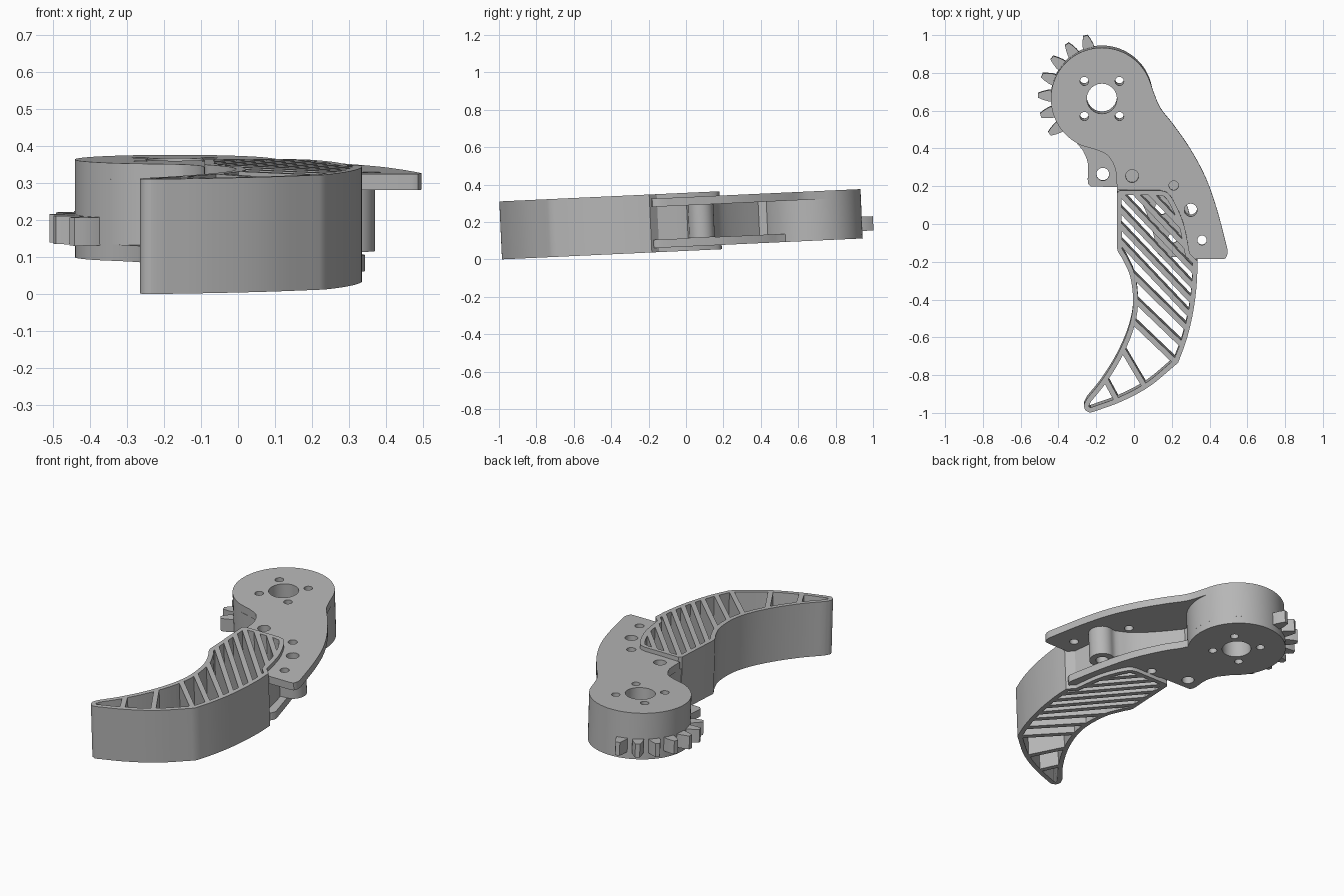
import bpy, bmesh, math
from mathutils import Vector, Matrix

if "Cube" in bpy.data.objects:
    bpy.data.objects.remove(bpy.data.objects["Cube"])

HUB = Vector((-0.17, 0.67))      # pivot centre
R = 0.27                         # hub radius
OUT, INN = 0.132, 0.088          # outer / inner plate heights from mid plane
FINGER_H = 0.155

grey = bpy.data.materials.new("grey plastic")
grey.diffuse_color = (0.47, 0.47, 0.47, 1)
grey.use_nodes = True
grey.node_tree.nodes["Principled BSDF"].inputs["Base Color"].default_value = grey.diffuse_color


def spline(pts, n=5):
    """Catmull-Rom curve through an open run of points."""
    p = [Vector(q) for q in pts]
    p = [2 * p[0] - p[1]] + p + [2 * p[-1] - p[-2]]
    out = []
    for i in range(1, len(p) - 2):
        a, b, c, d = p[i - 1:i + 3]
        for k in range(n):
            t = k / n
            out.append(0.5 * (2 * b + (c - a) * t + (2 * a - 5 * b + 4 * c - d) * t * t
                              + (3 * b - a - 3 * c + d) * t ** 3))
    return out + [p[-2]]


def arc(c, r, a0, a1, n):
    return [Vector((c[0] + r * math.cos(math.radians(a0 + (a1 - a0) * i / n)),
                    c[1] + r * math.sin(math.radians(a0 + (a1 - a0) * i / n)))) for i in range(n + 1)]


def prism(name, pts, z0, z1):
    clean = []
    for p in pts:
        p = Vector(p)
        if not clean or (p - clean[-1]).length > 1e-4:
            clean.append(p)
    if (clean[0] - clean[-1]).length < 1e-4:
        clean.pop()
    bm = bmesh.new()
    f = bm.faces.new([bm.verts.new((p.x, p.y, z0)) for p in clean])
    ext = bmesh.ops.extrude_face_region(bm, geom=[f])
    bmesh.ops.translate(bm, vec=(0, 0, z1 - z0),
                        verts=[v for v in ext["geom"] if isinstance(v, bmesh.types.BMVert)])
    bmesh.ops.recalc_face_normals(bm, faces=bm.faces)
    me = bpy.data.meshes.new(name)
    bm.to_mesh(me)
    bm.free()
    me.materials.append(grey)
    ob = bpy.data.objects.new(name, me)
    bpy.context.collection.objects.link(ob)
    return ob


def cut(ob, cutters):
    """Subtract the cutters, apply, and remove them."""
    for c in cutters:
        m = ob.modifiers.new("cut", 'BOOLEAN')
        m.operation, m.solver, m.object = 'DIFFERENCE', 'EXACT', c
    bpy.context.view_layer.update()
    me = bpy.data.meshes.new_from_object(ob.evaluated_get(bpy.context.evaluated_depsgraph_get()))
    ob.modifiers.clear()
    ob.data = me
    for c in cutters:
        bpy.data.objects.remove(c)


def drill(ob, holes):
    cut(ob, [prism("drill", arc((x, y), r, 0, 360, 24), -0.5, 0.5) for x, y, r in holes])


hub_holes = [(HUB.x, HUB.y, 0.08)] + [(HUB.x + sx * 0.093, HUB.y + sy * 0.093, 0.023)
                                      for sx in (-1, 1) for sy in (-1, 1)]
link_holes = [(-0.01, 0.26, 0.034), (0.21, 0.21, 0.025), (0.30, 0.08, 0.034), (0.36, -0.08, 0.025)]
SHIFT = -0.155                   # the lower arm sits further left

# Upper plate: disc running into a curved arm
upper = (arc(HUB, R, 247, 18, 48)
         + spline([(0.105, 0.70), (0.14, 0.62), (0.21, 0.53), (0.30, 0.40), (0.38, 0.25),
                   (0.44, 0.08), (0.495, -0.13)])
         + spline([(0.495, -0.15), (0.485, -0.175), (0.46, -0.18)], 3) + [(0.29, -0.18)]
         + spline([(0.275, -0.16), (0.25, -0.03), (0.20, 0.10), (0.13, 0.18)]) + [(-0.09, 0.19)]
         + spline([(-0.09, 0.20), (-0.1, 0.30), (-0.14, 0.37), (-0.2, 0.40)]))
plate = prism("upper_plate", upper, INN, OUT)
drill(plate, hub_holes + link_holes)
parts = [plate]

# Lower plate: same disc, arm shifted left, with a lug beside the hub
lower = (arc(HUB, R, 236, -32, 48)
         + spline([(0.08, 0.49), (0.145, 0.40), (0.225, 0.25), (0.285, 0.08), (0.34, -0.13)])
         + spline([(0.343, -0.15), (0.33, -0.175), (0.31, -0.18)], 3) + [(0.145, -0.18)]
         + spline([(0.125, -0.16), (0.095, -0.03), (0.045, 0.10), (-0.025, 0.19)])
         + [(-0.23, 0.195), (-0.243, 0.21)]
         + spline([(-0.245, 0.23), (-0.245, 0.32), (-0.27, 0.385)]))
plate = prism("lower_plate", lower, -OUT, -INN)
drill(plate, hub_holes + [(x + SHIFT, y, r) for x, y, r in link_holes])
parts.append(plate)

# Hub core between the plates
hub = prism("hub_core", arc(HUB, R, 0, 360, 72), -INN, INN)
drill(hub, hub_holes)
parts.append(hub)

# Gear teeth on the left of the hub
for i in range(7):
    a = math.radians(105 + i * 18.3)
    u, v = Vector((math.cos(a), math.sin(a))), Vector((-math.sin(a), math.cos(a)))
    prof = [(0.255, 0.031), (0.285, 0.029), (0.315, 0.021), (0.338, 0.012)]
    pts = [HUB + u * r + v * w for r, w in prof] + [HUB + u * r - v * w for r, w in reversed(prof)]
    parts.append(prism(f"gear_tooth_{i + 1}", pts, -0.092, -0.016))

# Link block joining hub, finger and the bolt boss
link = ([(0.245, 0.0), (0.27, 0.01)] + arc((0.30, 0.08), 0.07, -70, 115, 16)
        + spline([(0.25, 0.145), (0.16, 0.19), (0.06, 0.28), (-0.04, 0.39)])
        + [(-0.04, 0.44), (-0.14, 0.42), (-0.11, 0.35), (-0.088, 0.28), (-0.088, 0.165),
           (0.15, 0.165), (0.215, 0.10)])
block = prism("link_block", link, -INN, INN)
drill(block, [(0.30, 0.08, 0.034)])
parts.append(block)

# Finger: curved claw outline, clockwise from the top left
outline = ([Vector((-0.09, 0.17)), Vector((-0.075, 0.185))]
           + spline([(0.14, 0.185), (0.18, 0.17), (0.22, 0.11), (0.265, 0.0), (0.295, -0.15)])
           + spline([(0.335, -0.19), (0.333, -0.30), (0.315, -0.45), (0.28, -0.60), (0.235, -0.725)])
           + spline([(0.22, -0.74), (0.08, -0.855), (-0.07, -0.935), (-0.22, -0.99)])
           + spline([(-0.235, -0.992), (-0.257, -0.98), (-0.265, -0.955), (-0.255, -0.93)], 3)
           + spline([(-0.25, -0.92), (-0.17, -0.82), (-0.09, -0.69), (-0.03, -0.55), (-0.005, -0.42),
                     (-0.018, -0.28), (-0.055, -0.19), (-0.085, -0.14)])
           + [Vector((-0.09, -0.12))])


def inset(pts, d):
    out = []
    for i, p in enumerate(pts):
        a = (p - pts[i - 1]).normalized()
        b = (pts[(i + 1) % len(pts)] - p).normalized()
        n = (Vector((a.y, -a.x)) + Vector((b.y, -b.x))).normalized()
        q = p + n * d
        if all((q - o).length > d * 0.93 for o in pts):
            out.append(q)
    return out


finger = prism("finger", outline, -FINGER_H, FINGER_H)
pocket = prism("pocket", inset(outline, 0.026), -0.3, 0.3)

# Diagonal ribs left standing inside the pocket
ribs = [((-0.155, -0.81), (-0.09, -0.93)), ((-0.07, -0.64), (0.06, -0.86)),
        ((0.0, -0.515), (0.22, -0.725)), ((0.0, -0.39), (0.25, -0.63)),
        ((0.0, -0.27), (0.28, -0.545))]
ribs += [((-0.07, y), (0.30, y - 0.39)) for y in (-0.09, -0.005, 0.08, 0.165, 0.25, 0.335)]
bars = []
for a, b in ribs:
    a, b = Vector(a), Vector(b)
    u = (b - a).normalized()
    v = Vector((-u.y, u.x)) * 0.014
    a, b = a - u * 0.05, b + u * 0.06
    bars.append(prism("bar", [a + v, b + v, b - v, a - v], -0.4, 0.4))
cut(pocket, bars)
cut(finger, [pocket])
parts.append(finger)

# Slight pitch of the whole assembly, then smooth shading with sharp edges
pose = Matrix.Translation((0, 0, 0.201)) @ Matrix.Rotation(0.046, 4, 'X')
for ob in parts:
    ob.data.transform(pose)
    bpy.ops.object.select_all(action='DESELECT')
    ob.select_set(True)
    bpy.context.view_layer.objects.active = ob
    bpy.ops.object.shade_smooth_by_angle(angle=math.radians(30))
